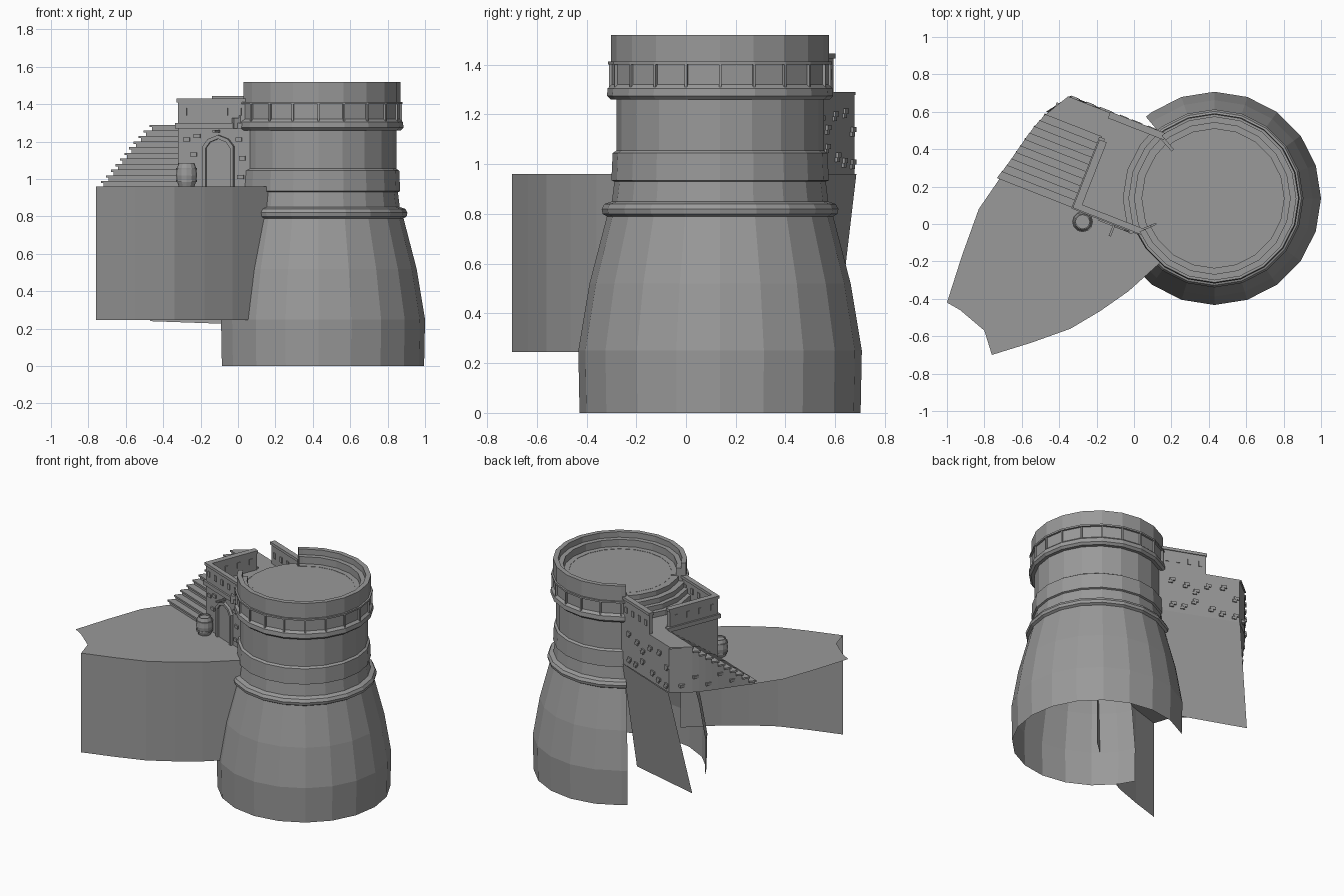
import bpy, bmesh, math, random
from mathutils import Vector, Matrix

cube = bpy.data.objects.get("Cube")
if cube:
    bpy.data.objects.remove(cube)

grey = bpy.data.materials.new("stone_grey")
grey.use_nodes = True
grey.diffuse_color = (0.32, 0.32, 0.32, 1)
grey.node_tree.nodes["Principled BSDF"].inputs["Base Color"].default_value = (0.32, 0.32, 0.32, 1)

TOWER = Vector((0.43, 0.137, 0))
# Annex frame: u runs along its front wall, v towards its back wall
ANNEX = Matrix.Translation((-0.32, 0.09, 0)) @ Matrix.Rotation(math.radians(-21.4), 4, 'Z')
GROUND = 0.96
TERRACE = 1.29
random.seed(4)


def finish(name, bm, matrix=None):
    if matrix:
        bm.transform(matrix)
    mesh = bpy.data.meshes.new(name)
    bm.to_mesh(mesh)
    bm.free()
    mesh.materials.append(grey)
    obj = bpy.data.objects.new(name, mesh)
    bpy.context.collection.objects.link(obj)
    return obj


def add_prism(bm, base, offset):
    """Extrude a polygon of 3D points by an offset."""
    low = [bm.verts.new(p) for p in base]
    high = [bm.verts.new(Vector(p) + Vector(offset)) for p in base]
    n = len(base)
    faces = [bm.faces.new(low), bm.faces.new(high)]
    for i in range(n):
        j = (i + 1) % n
        faces.append(bm.faces.new((low[i], low[j], high[j], high[i])))
    bmesh.ops.recalc_face_normals(bm, faces=faces)


def add_box(bm, u0, u1, v0, v1, z0, z1):
    add_prism(bm, [(u0, v0, z0), (u1, v0, z0), (u1, v1, z0), (u0, v1, z0)], (0, 0, z1 - z0))


def box(name, *size):
    bm = bmesh.new()
    add_box(bm, *size)
    return finish(name, bm, ANNEX)


def lathe(name, profile, angles, centre, closed=False, full=False):
    """Turn a (radius, height) profile through the listed angles."""
    bm = bmesh.new()
    rows = [[bm.verts.new((r * math.cos(math.radians(a)), r * math.sin(math.radians(a)), z))
             for r, z in profile] for a in angles]
    m = len(profile)
    for i in range(len(rows) if full else len(rows) - 1):
        a, b = rows[i], rows[(i + 1) % len(rows)]
        for j in range(m if closed else m - 1):
            k = (j + 1) % m
            bm.faces.new((a[j], b[j], b[k], a[k]))
    if closed and not full:
        bm.faces.new(rows[0])
        bm.faces.new(rows[-1])
    if full and not closed:
        bm.faces.new([r[0] for r in rows])
        bm.faces.new([r[-1] for r in rows])
    if closed or full:
        bmesh.ops.recalc_face_normals(bm, faces=bm.faces)
    return finish(name, bm, Matrix.Translation(centre))


# Tower: open shell with a gap where the annex joins
arc = [-156] + list(range(-144, 127, 18)) + [130]
lathe("tower_base", [(.565, 0), (.57, .25), (.525, .52), (.455, .79)], arc, TOWER)
lathe("tower_roll_moulding", [(.455, .79), (.472, .80), (.476, .82), (.465, .84), (.435, .85)], arc, TOWER)
lathe("tower_drum", [(.435, .85), (.425, .93), (.437, .935), (.432, 1.045), (.417, 1.055), (.417, 1.26)],
      arc, TOWER)
lathe("tower_parapet", [(.335, 1.26), (.44, 1.26), (.455, 1.275), (.452, 1.305), (.436, 1.32),
                        (.436, 1.40), (.45, 1.40), (.45, 1.412), (.438, 1.412), (.438, 1.52),
                        (.405, 1.52), (.405, 1.48), (.372, 1.48), (.372, 1.43), (.335, 1.43)],
      arc, TOWER, closed=True)
circle = list(range(0, 360, 18))
lathe("tower_floor", [(.345, 1.40), (.345, 1.428)], circle, TOWER, full=True)

# Thin ribs dividing the parapet band
bm = bmesh.new()
for a in arc[1:-1]:
    start = len(bm.verts)
    add_box(bm, .42, .447, -.005, .005, 1.31, 1.405)
    bm.verts.ensure_lookup_table()
    bmesh.ops.rotate(bm, verts=bm.verts[start:], cent=(0, 0, 0),
                     matrix=Matrix.Rotation(math.radians(a), 3, 'Z'))
finish("parapet_ribs", bm, Matrix.Translation(TOWER))

# Curved steps from the terrace up to the tower floor
gap = [132, 144, 162, 180, 198, 203]
for i, r in enumerate((.49, .46, .43, .39)):
    lathe(f"curved_step_{i + 1}", [(.3, 1.27), (r, 1.27), (r, 1.325 + i * .034), (.3, 1.325 + i * .034)],
          gap, TOWER, closed=True)

# Ground sheet and the curved wall below its front edge
front_edge = [(-.76, -.70), (-.55, -.635), (-.34, -.56), (-.18, -.465), (-.03, -.36), (.07, -.27), (.17, -.18)]
rest = [(.25, .1), (-.1, .3), (-.5, .35), (-.72, .24), (-.83, .08), (-.92, -.17),
        (-1, -.42), (-.93, -.46), (-.80, -.57)]
bm = bmesh.new()
bm.faces.new([bm.verts.new((x, y, GROUND)) for x, y in front_edge + rest])
finish("ground", bm)
bm = bmesh.new()
columns = [[bm.verts.new((x, y, z)) for z in (.245, GROUND)] for x, y in front_edge]
for a, b in zip(columns, columns[1:]):
    bm.faces.new((a[0], b[0], b[1], a[1]))
finish("front_retaining_wall", bm)

# Leaning wall below the back of the annex
bm = bmesh.new()
bm.faces.new([bm.verts.new(p) for p in
              ((-.34, .685, GROUND), (.17, .48, GROUND), (.09, .43, .22), (-.47, .60, .24))])
finish("back_retaining_wall", bm)

# Annex body with cornice and walled terrace
box("annex_body", 0, .42, 0, .54, GROUND, TERRACE)
bm = bmesh.new()
add_box(bm, -.012, .40, -.012, .02, 1.27, 1.30)
add_box(bm, -.012, .02, -.012, .40, 1.27, 1.30)
finish("annex_cornice", bm, ANNEX)


def parapet(name, u0, u1, v0, v1, top):
    bm = bmesh.new()
    add_box(bm, u0, u1, v0, v1, TERRACE, top - .02)
    add_box(bm, u0 - .006, u1 + .006, v0 - .006, v1 + .006, top - .02, top)
    along_u = u1 - u0 > v1 - v0
    length = (u1 - u0) if along_u else (v1 - v0)
    count = round(length / .085)
    for i in range(count):          # small raised blocks on both faces
        c = (i + .5) * length / count
        if along_u:
            add_box(bm, u0 + c - .012, u0 + c + .012, v0 - .005, v1 + .005, 1.34, 1.38)
        else:
            add_box(bm, u0 - .005, u1 + .005, v0 + c - .012, v0 + c + .012, 1.34, 1.38)
    finish(name, bm, ANNEX)


parapet("front_parapet", 0, .39, 0, .022, 1.43)
parapet("side_parapet", 0, .03, 0, .38, 1.43)
parapet("back_parapet", .0, .31, .515, .54, 1.445)


# Stairs climbing beside the annex, with a bowed outer edge
def edge(v):
    t = v / .54
    return -.43 + .196 * t - .22 * t * (1 - t) * t


STEPS = 11
RUN = .041
bm = bmesh.new()
for k in range(STEPS):
    v0 = k * RUN
    v1 = .54 if k == STEPS - 1 else v0 + RUN
    z = GROUND + (k + 1) * (TERRACE - GROUND) / STEPS
    add_prism(bm, [(edge(v0), v0, GROUND), (.0, v0, GROUND), (.0, v1, GROUND), (edge(v1), v1, GROUND)],
              (0, 0, z - GROUND - .012))
    add_prism(bm, [(edge(v0) - .012, v0 - .006, z - .012), (.0, v0 - .006, z - .012),
                   (.0, v1, z - .012), (edge(v1) - .012, v1, z - .012)], (0, 0, .012))
finish("stairs", bm, ANNEX)


# Pointed door with its frame
def arch(half, spring, top, y):
    mid = spring + (top - spring) * .65
    right = [(half, GROUND), (half, spring), (half * .65, mid)]
    pts = right + [(0, top)] + [(-x, z) for x, z in reversed(right)]
    return [(.235 + x, y, z) for x, z in pts]


bm = bmesh.new()
outer, inner = arch(.088, 1.175, 1.235, 0), arch(.07, 1.165, 1.215, 0)
for i in range(len(outer) - 1):
    add_prism(bm, [outer[i], outer[i + 1], inner[i + 1], inner[i]], (0, -.02, 0))
finish("door_frame", bm, ANNEX)
bm = bmesh.new()
add_prism(bm, arch(.07, 1.165, 1.215, 0), (0, -.007, 0))
finish("door", bm, ANNEX)
box("door_bracket", .228, .240, -.075, 0, 1.25, 1.262)

# Scattered proud stones on the annex walls
bm = bmesh.new()
for u, z in ((.05, 1.2), (.09, 1.12), (.11, 1.22), (.35, 1.2), (.37, 1.1), (.36, 1.0)):
    add_box(bm, u - .018, u + .018, -.01, .01, z, z + .022)
for i in range(12):
    u = -.2 + (i % 6) * .085 + random.uniform(-.02, .02)
    z = 1.02 + (i // 6) * .13 + random.uniform(-.03, .06)
    add_box(bm, u - .018, u + .018, .53, .55, z, z + .02)
    add_box(bm, u - .002, u + .028, .53, .549, z - .018, z)
for i in range(5):
    v = .15 + i * .08
    z = 1.0 + (i % 2) * .06
    add_box(bm, edge(v) - .01, edge(v) + .03, v - .018, v + .018, z, z + .02)
finish("proud_stones", bm, ANNEX)

# Barrel beside the door
lathe("barrel", [(.042, GROUND), (.052, .99), (.056, 1.02), (.052, 1.055), (.042, 1.085),
                 (.036, 1.085), (.036, 1.075)], list(range(0, 360, 30)), (-.275, .012, 0), full=True)
for i, z in enumerate((.985, 1.05)):
    lathe(f"barrel_hoop_{i + 1}", [(.05, z), (.056, z), (.056, z + .01), (.05, z + .01)],
          list(range(0, 360, 30)), (-.275, .012, 0), closed=True, full=True)
